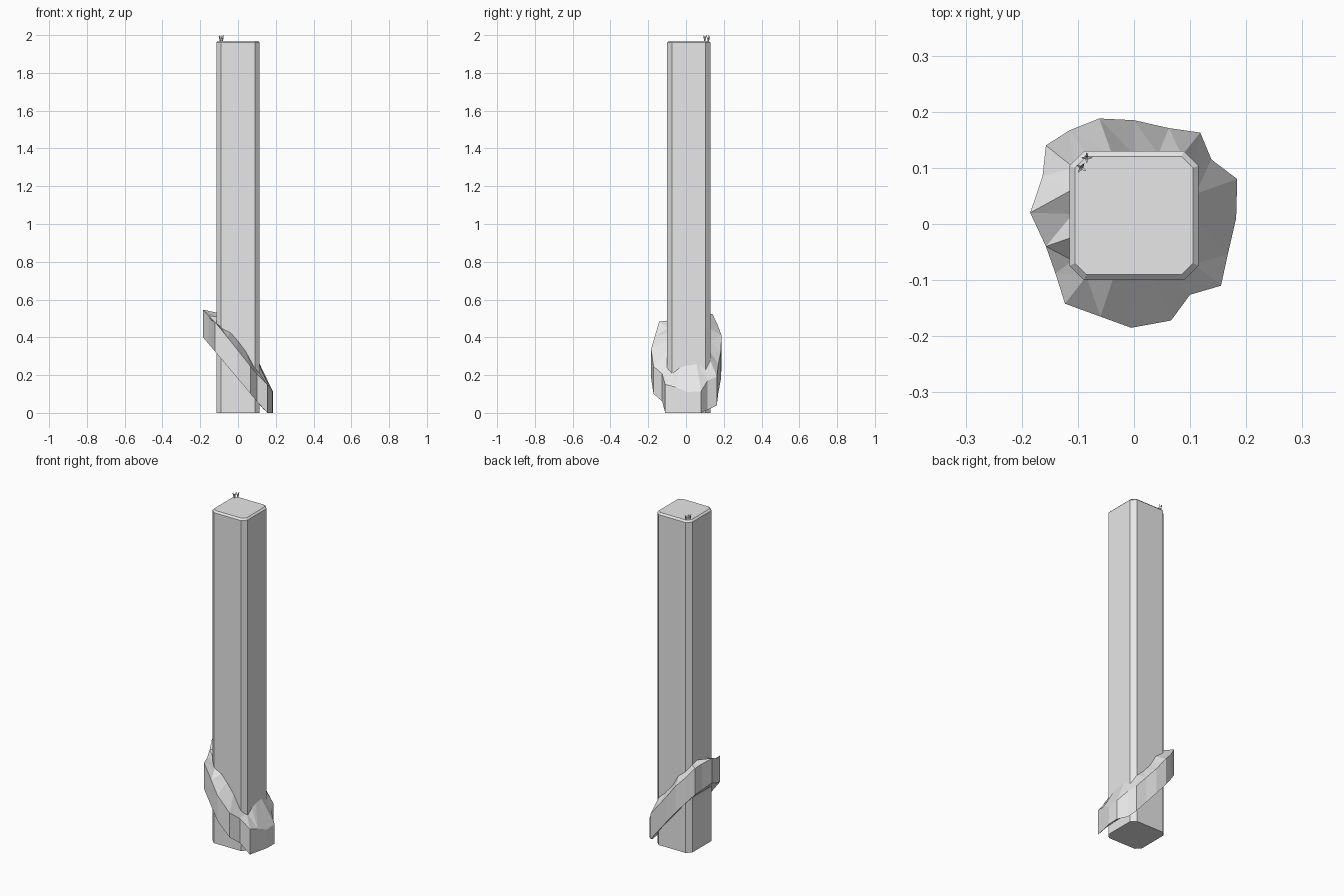
import bpy, bmesh, math, random
from mathutils import Vector

random.seed(4)
if "Cube" in bpy.data.objects:
    bpy.data.objects.remove(bpy.data.objects["Cube"])

stone = bpy.data.materials.new("grey stone")
stone.use_nodes = True
GREY = (0.8, 0.8, 0.8, 1)
stone.diffuse_color = GREY
stone.node_tree.nodes["Principled BSDF"].inputs["Base Color"].default_value = GREY


def loft(name, rings, closed=False):
    """Skin matching rings; cap the ends, or join last to first when closed."""
    bm = bmesh.new()
    loops = [[bm.verts.new(p) for p in ring] for ring in rings]
    pairs = list(zip(loops, loops[1:]))
    if closed:
        pairs.append((loops[-1], loops[0]))
    else:
        bm.faces.new(loops[0])
        bm.faces.new(loops[-1])
    for low, high in pairs:
        for i in range(len(low)):
            j = (i + 1) % len(low)
            bm.faces.new((low[i], low[j], high[j], high[i]))
    if closed:
        bmesh.ops.triangulate(bm, faces=bm.faces[:], quad_method='SHORT_EDGE')
    bmesh.ops.recalc_face_normals(bm, faces=bm.faces[:])
    mesh = bpy.data.meshes.new(name)
    bm.to_mesh(mesh)
    bm.free()
    mesh.materials.append(stone)
    obj = bpy.data.objects.new(name, mesh)
    bpy.context.collection.objects.link(obj)
    return obj


# Square pillar with chamfered corners and a small bevel at the top
CY, HALF, CUT = 0.015, 0.115, 0.026


def octagon(half, cut, z):
    a, b = half, half - cut
    pts = [(a, -b), (a, b), (b, a), (-b, a), (-a, b), (-a, -b), (-b, -a), (b, -a)]
    return [(x, y + CY, z) for x, y in pts]


loft("pillar", [octagon(HALF, CUT, 0), octagon(HALF, CUT, 1.96),
                octagon(HALF - 0.01, CUT - 0.006, 1.97)])

# Slanted rough rock collar wrapped round the foot: outline seen from above
outline = [(-.185, .02), (-.157, -.04), (-.14, -.088), (-.123, -.142), (-.06, -.165),
           (-.005, -.185), (.066, -.172), (.1, -.126), (.155, -.11), (.167, -.055),
           (.182, .01), (.184, .08), (.138, .115), (.118, .163), (.062, .171),
           (0, .185), (-.062, .188), (-.115, .167), (-.157, .14), (-.163, .085)]
SLOPE = 1.19


def inner_point(x, y):
    """Slide a point toward the axis until it lies just inside the pillar."""
    d = Vector((x, y - CY))
    k = (HALF - 0.006) / max(abs(d.x), abs(d.y), (abs(d.x) + abs(d.y)) / 1.77)
    return d.x * k, d.y * k + CY


under, base, rim, crest = [], [], [], []
for x, y in outline:
    ix, iy = inner_point(x, y)
    base.append((x, y, max(0, 0.18 - SLOPE * x)))
    rim.append((x, y, 0.33 - SLOPE * x + random.uniform(-0.008, 0.008)))
    dip = 0.05 if abs(ix) > 0.07 and iy < -0.06 else 0
    crest.append((ix, iy, 0.39 - SLOPE * ix - dip + random.uniform(-0.015, 0.015)))
    under.append((ix, iy, max(0.01, 0.19 - SLOPE * ix)))
loft("rock_collar", [under, base, rim, crest], closed=True)

# Tiny sprigs on the back right corner of the top
for n, (cx, cy) in enumerate([(-0.084, 0.118), (-0.094, 0.1)]):
    for k in range(4):
        a = k * math.tau / 4 + n
        dx, dy = math.cos(a), math.sin(a)
        rings = []
        for out, wide, z in ((0.001, 0.002, 1.965), (0.004, 0.003, 1.982), (0.009, 0.001, 2.0 - 0.004 * (k % 2))):
            mx, my = cx + dx * out, cy + dy * out
            rings.append([(mx + wide * math.cos(t), my + wide * math.sin(t), z)
                          for t in (a, a + math.tau / 3, a - math.tau / 3)])
        loft(f"sprig_{n * 4 + k + 1}", rings)
